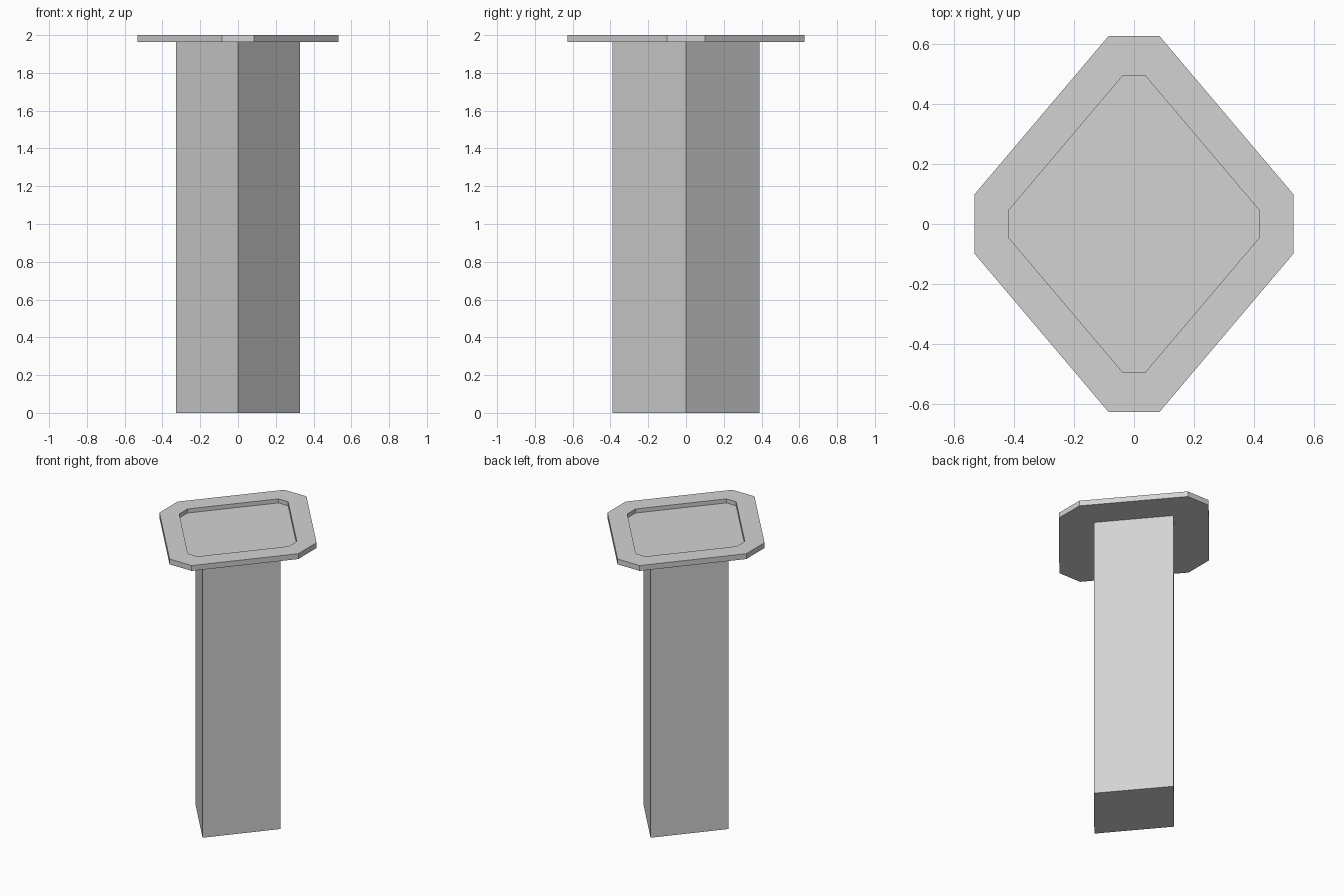
import bpy
import bmesh

cube = bpy.data.objects.get("Cube")
if cube:
    bpy.data.objects.remove(cube, do_unlink=True)

GREY = (0.65, 0.65, 0.65, 1.0)
grey = bpy.data.materials.new("plain grey")
grey.use_nodes = True
grey.diffuse_color = GREY
grey.node_tree.nodes["Principled BSDF"].inputs["Base Color"].default_value = GREY


def cut_diamond(side, end):
    """Counter-clockwise diamond with cut corners, from its two +x +y corners."""
    (sx, sy), (ex, ey) = side, end
    return [(sx, -sy), (sx, sy), (ex, ey), (-ex, ey),
            (-sx, sy), (-sx, -sy), (-ex, -ey), (ex, -ey)]


def build_layers(name, layers):
    """Bridge outlines at given heights in order and cap the first and last."""
    bm = bmesh.new()
    rings = [[bm.verts.new((x, y, z)) for x, y in outline] for outline, z in layers]
    for low, high in zip(rings, rings[1:]):
        n = len(low)
        for i in range(n):
            j = (i + 1) % n
            bm.faces.new((low[i], low[j], high[j], high[i]))
    bm.faces.new(rings[0][::-1])
    bm.faces.new(rings[-1])
    bmesh.ops.recalc_face_normals(bm, faces=bm.faces)
    mesh = bpy.data.meshes.new(name)
    bm.to_mesh(mesh)
    bm.free()
    mesh.materials.append(grey)
    obj = bpy.data.objects.new(name, mesh)
    bpy.context.collection.objects.link(obj)
    return obj


TOP = 2.0
UNDERSIDE = 1.963
RECESS_FLOOR = 1.972

# Square post, turned so its corners point along the axes
post = [(0.327, 0), (0, 0.388), (-0.327, 0), (0, -0.388)]
build_layers("post", [(post, 0), (post, UNDERSIDE)])

# Flat top plate with cut corners and a shallow recess
rim = cut_diamond((0.532, 0.10), (0.085, 0.628))
recess = cut_diamond((0.419, 0.045), (0.037, 0.496))
build_layers("top_plate", [(rim, UNDERSIDE), (rim, TOP),
                           (recess, TOP), (recess, RECESS_FLOOR)])
